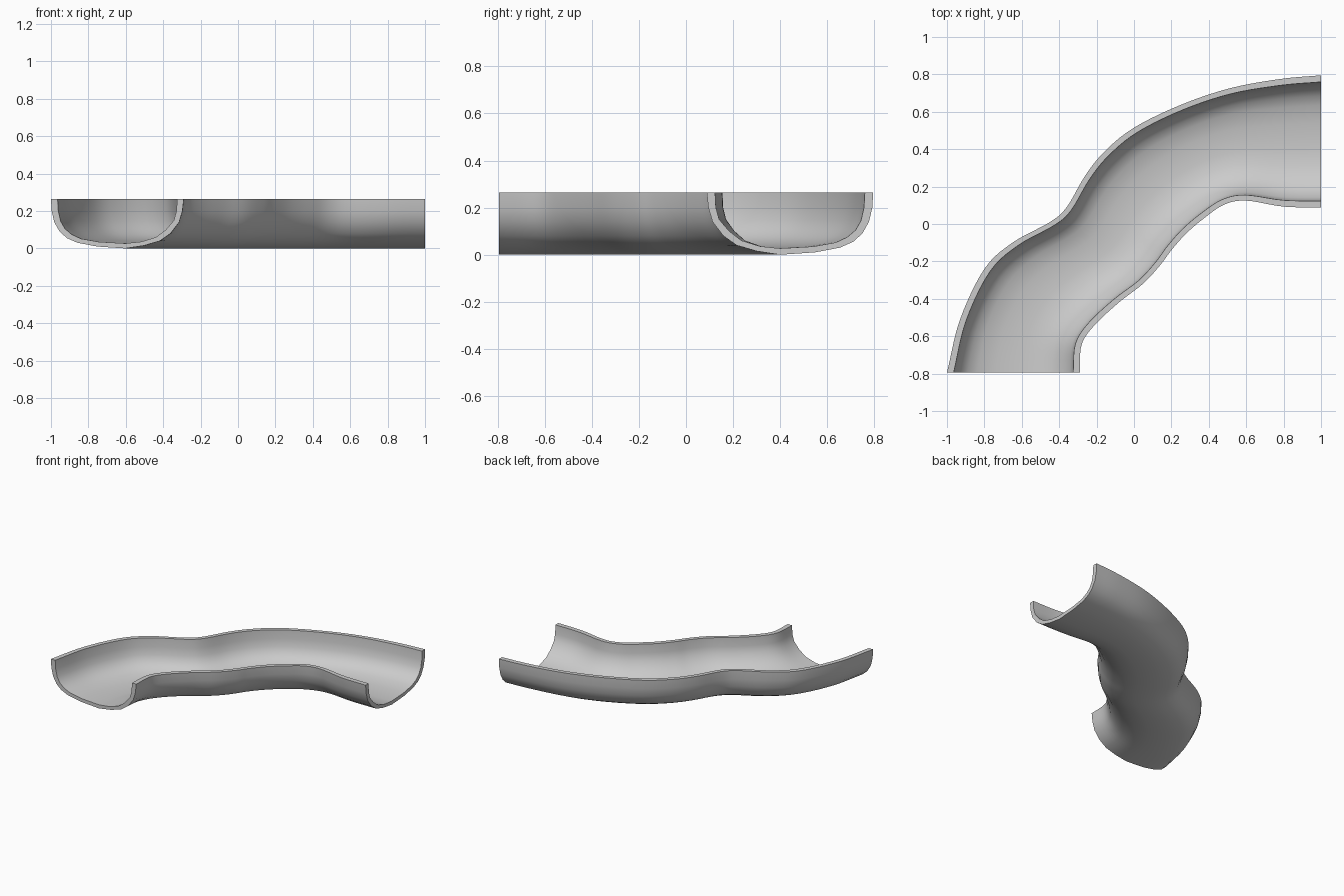
import bpy, bmesh
from mathutils import Vector

if "Cube" in bpy.data.objects:
    bpy.data.objects.remove(bpy.data.objects["Cube"])

# Plan-view rails: outer and inner edges of the winding channel, paired by index
outer_rail = [(-1, -.795), (-.93, -.51), (-.80, -.24), (-.65, -.10), (-.45, .01),
              (-.36, .09), (-.26, .26), (-.155, .39), (0, .515), (.245, .635),
              (.51, .725), (.78, .775), (1, .795)]
inner_rail = [(-.29, -.795), (-.28, -.645), (-.21, -.54), (-.075, -.415), (.05, -.318),
              (.14, -.22), (.20, -.14), (.28, -.05), (.38, .035), (.485, .105),
              (.60, .125), (.80, .093), (1, .088)]

# U-shaped section: (fraction across, height), outside skin then inside skin
outside = [(0, .265), (.005, .2), (.025, .14), (.065, .09), (.12, .055), (.2, .03),
           (.35, .01), (.56, 0), (.7, .015), (.82, .04), (.9, .08), (.965, .14),
           (.99, .2), (1, .265)]
inside = [(.05, .265), (.055, .2), (.073, .145), (.105, .105), (.155, .075), (.225, .052),
          (.36, .035), (.56, .027), (.68, .036), (.79, .06), (.865, .1), (.925, .15),
          (.945, .2), (.95, .265)]
section = outside + inside[::-1]


def smooth_path(points, steps=5):
    """Catmull-Rom curve through the points."""
    p = [Vector(q) for q in points]
    p = [2 * p[0] - p[1]] + p + [2 * p[-1] - p[-2]]
    result = []
    for i in range(1, len(p) - 2):
        a, b, c, d = p[i - 1:i + 3]
        for k in range(steps):
            t = k / steps
            result.append(.5 * (2 * b + (c - a) * t + (2 * a - 5 * b + 4 * c - d) * t * t
                                + (3 * b - a - 3 * c + d) * t ** 3))
    return result + [p[-2]]


# Loft the section between the two rails
bm = bmesh.new()
rings = []
for a, b in zip(smooth_path(outer_rail), smooth_path(inner_rail)):
    rings.append([bm.verts.new((*a.lerp(b, t), z)) for t, z in section])
n = len(section)
for r, s in zip(rings, rings[1:]):
    for i in range(n):
        j = (i + 1) % n
        bm.faces.new((r[i], r[j], s[j], s[i]))

# Close the wall thickness at both ends
m = len(outside)
for r in (rings[0], rings[-1]):
    for i in range(m - 1):
        bm.faces.new((r[i], r[i + 1], r[n - 2 - i], r[n - 1 - i]))
bmesh.ops.recalc_face_normals(bm, faces=bm.faces)

mesh = bpy.data.meshes.new("curved_channel")
bm.to_mesh(mesh)
bm.free()
channel = bpy.data.objects.new("curved_channel", mesh)
bpy.context.collection.objects.link(channel)
bpy.context.view_layer.objects.active = channel
channel.select_set(True)
bpy.ops.object.shade_smooth_by_angle(angle=0.75)
